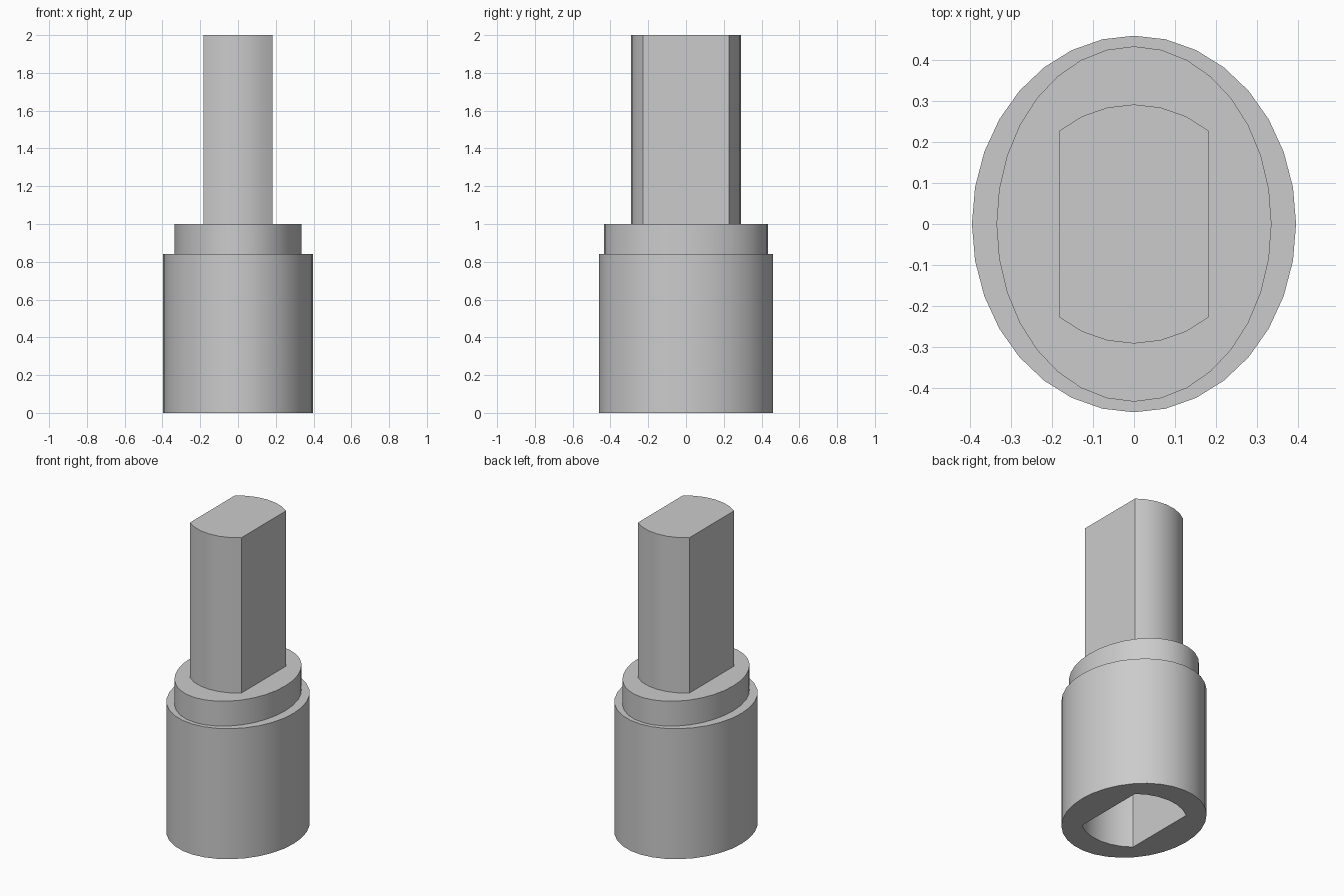
import bpy, bmesh
from math import sin, cos, pi, asin, radians

if "Cube" in bpy.data.objects:
    bpy.data.objects.remove(bpy.data.objects["Cube"])

grey = bpy.data.materials.new("grey")
grey.use_nodes = True
grey.diffuse_color = (0.6, 0.6, 0.6, 1)
grey.node_tree.nodes["Principled BSDF"].inputs["Base Color"].default_value = (0.6, 0.6, 0.6, 1)


def ellipse(rx, ry, sides=32):
    return [(rx * cos(2 * pi * i / sides), ry * sin(2 * pi * i / sides)) for i in range(sides)]


def double_flat(radius, half_width, steps=6):
    """Circle trimmed flat on both x sides."""
    a = asin(half_width / radius)
    arc = [a - 2 * a * i / steps for i in range(steps + 1)]
    back = [(radius * sin(t), radius * cos(t)) for t in arc]
    return back + [(-x, -y) for x, y in back]


def prism(name, outline, z0, z1):
    bm = bmesh.new()
    base = bm.faces.new([bm.verts.new((x, y, z0)) for x, y in outline])
    top = bmesh.ops.extrude_face_region(bm, geom=[base], use_keep_orig=True)["geom"]
    for v in top:
        if isinstance(v, bmesh.types.BMVert):
            v.co.z = z1
    bmesh.ops.recalc_face_normals(bm, faces=bm.faces)
    mesh = bpy.data.meshes.new(name)
    bm.to_mesh(mesh)
    bm.free()
    mesh.materials.append(grey)
    obj = bpy.data.objects.new(name, mesh)
    bpy.context.collection.objects.link(obj)
    return obj


def activate(obj):
    bpy.ops.object.select_all(action="DESELECT")
    obj.select_set(True)
    bpy.context.view_layer.objects.active = obj


# Oval body, neck collar and flatted shaft
body = prism("body", ellipse(0.396, 0.46), 0, 0.84)
collar = prism("collar", ellipse(0.336, 0.434), 0.84, 1.0)
shaft = prism("shaft", double_flat(0.292, 0.183), 1.0, 2.0)

# Matching socket through the body, closed above by the collar
cutter = prism("socket_cutter", double_flat(0.31, 0.195), -0.1, 0.95)
cutter.hide_render = True
cut = body.modifiers.new("socket", "BOOLEAN")
cut.operation = "DIFFERENCE"
cut.solver = "EXACT"
cut.object = cutter
activate(body)
bpy.ops.object.modifier_apply(modifier=cut.name)
bpy.data.objects.remove(cutter)

# Smooth curved walls with crisp rims
for part in (body, collar, shaft):
    activate(part)
    bpy.ops.object.shade_smooth_by_angle(angle=radians(30))
